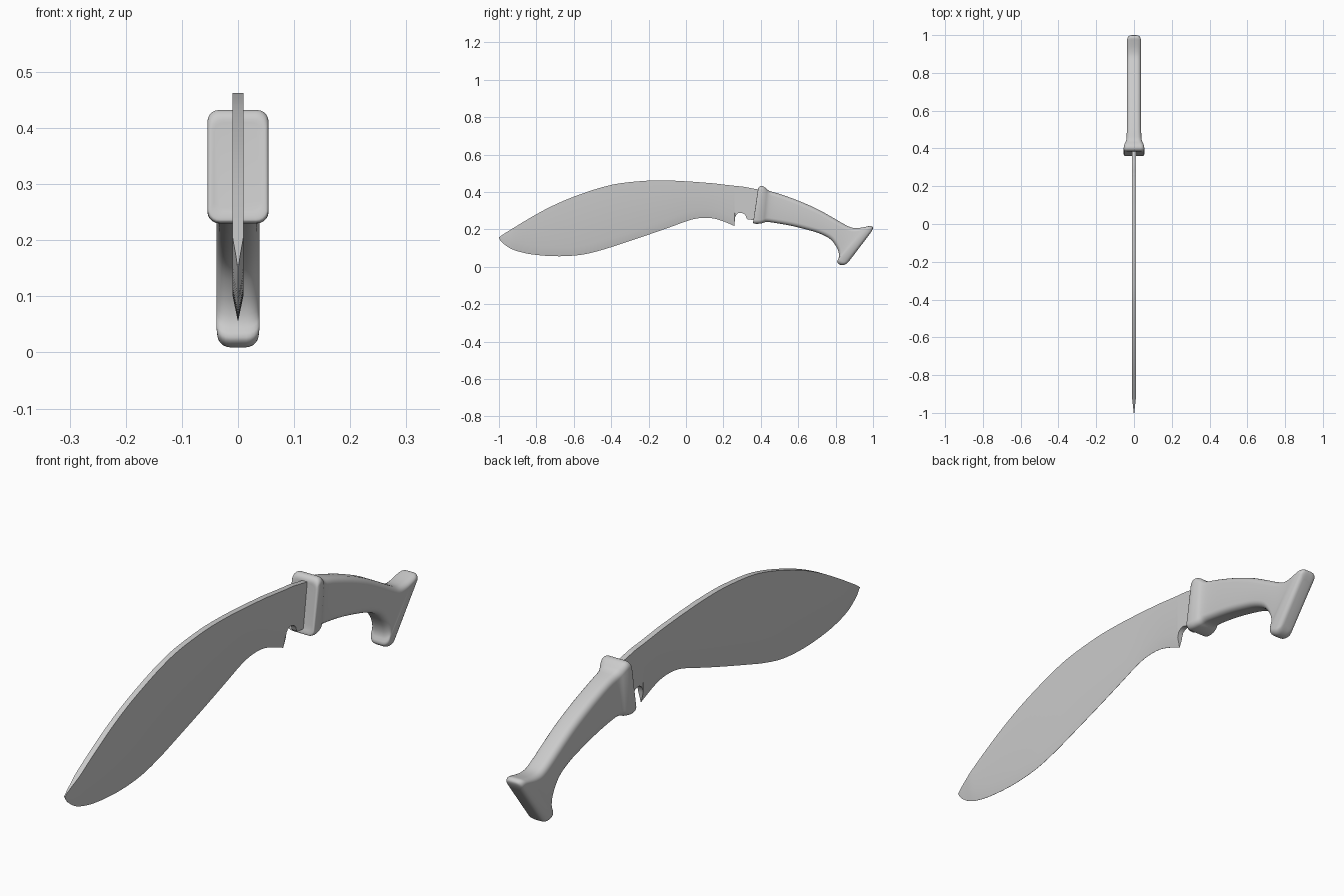
import bpy
import bmesh
import math
from mathutils import Vector

default_cube = bpy.data.objects.get("Cube")
if default_cube:
    bpy.data.objects.remove(default_cube, do_unlink=True)

# One plain grey covers the whole knife
grey = bpy.data.materials.new("plain_grey")
grey.use_nodes = True
colour = (0.6, 0.6, 0.6, 1)
grey.diffuse_color = colour
grey.node_tree.nodes["Principled BSDF"].inputs["Base Color"].default_value = colour


def smooth_rows(rows, steps):
    """Fill in rows along a smooth curve through the given ones."""
    pts = [Vector(r) for r in rows]
    out = []
    for i in range(len(pts) - 1):
        a, b = pts[max(i - 1, 0)], pts[i]
        c, d = pts[i + 1], pts[min(i + 2, len(pts) - 1)]
        for s in range(steps):
            t = s / steps
            out.append((b * 2 + (c - a) * t + (a * 2 - b * 5 + c * 4 - d) * t * t
                        + (b * 3 - a - c * 3 + d) * t ** 3) / 2)
    return out + [pts[-1]]


def loft(name, sections, angle):
    """Skin a row of closed sections and cap both ends."""
    bm = bmesh.new()
    rings = [[bm.verts.new(p) for p in sec] for sec in sections]
    n = len(rings[0])
    for r, q in zip(rings, rings[1:]):
        for i in range(n):
            j = (i + 1) % n
            bm.faces.new((r[i], r[j], q[j], q[i]))
    bm.faces.new(rings[0])
    bm.faces.new(rings[-1])
    bmesh.ops.remove_doubles(bm, verts=bm.verts, dist=0.0002)
    bmesh.ops.recalc_face_normals(bm, faces=bm.faces)
    mesh = bpy.data.meshes.new(name)
    bm.to_mesh(mesh)
    bm.free()
    mesh.materials.append(grey)
    obj = bpy.data.objects.new(name, mesh)
    bpy.context.collection.objects.link(obj)
    bpy.ops.object.select_all(action="DESELECT")
    obj.select_set(True)
    bpy.context.view_layer.objects.active = obj
    bpy.ops.object.shade_smooth_by_angle(angle=math.radians(angle))
    return obj


# Blade: position along y, spine height, cutting edge height
blade_rows = [
    (-1, .157, .153), (-.98, .172, .127), (-.93, .203, .094), (-.85, .252, .071),
    (-.75, .308, .059), (-.65, .355, .057), (-.55, .393, .066), (-.45, .425, .09),
    (-.35, .447, .122), (-.2, .461, .172), (-.08, .461, .214), (0, .457, .243),
    (.05, .454, .257), (.1, .45, .262), (.15, .446, .258), (.2, .44, .243),
    (.26, .433, .218)]
# Flat-bottomed root with the round notch in front of the guard
root_rows = [
    (.261, .433, .255), (.267, .432, .276), (.28, .431, .287), (.293, .43, .289),
    (.308, .428, .284), (.32, .426, .272), (.325, .425, .257), (.34, .422, .252),
    (.41, .409, .25)]


def blade_section(row, edge):
    y, top, low = row
    body = .01 * min(1, .15 + (y + 1) / .09)
    shoulder = low + min(.046, (top - low) * .5)
    half = [(body, top), (body, shoulder), (edge, low)]
    return ([Vector((x, y, z)) for x, z in half]
            + [Vector((-x, y, z)) for x, z in reversed(half)])


loft("blade", [blade_section(r, .0004) for r in smooth_rows(blade_rows, 4)]
     + [blade_section(r, .01) for r in smooth_rows(root_rows, 2)], 35)


# Handle: top y and z, bottom y and z, half width, corner radius
def handle_section(row):
    top, low = Vector((0, row[0], row[1])), Vector((0, row[2], row[3]))
    width, radius = row[4], row[5]
    up = top - low
    height = up.length / 2
    up.normalize()
    middle = (top + low) / 2
    ring = []
    for corner, (sx, sz) in enumerate([(1, 1), (-1, 1), (-1, -1), (1, -1)]):
        for k in range(6):
            a = math.pi / 2 * (corner + k / 5)
            across = sx * (width - radius) + radius * math.cos(a)
            along = sz * (height - radius) + radius * math.sin(a)
            ring.append(middle + up * along + Vector((across, 0, 0)))
    return ring


handle_rows = [
    # Guard
    (.384, .405, .363, .255, .04, .016), (.386, .42, .359, .24, .05, .02),
    (.396, .431, .362, .232, .054, .021), (.412, .431, .385, .23, .054, .021),
    (.428, .42, .41, .234, .049, .021), (.448, .405, .432, .24, .041, .022),
    # Grip
    (.5, .39, .475, .235, .038, .022), (.6, .354, .56, .22, .038, .023),
    (.7, .31, .65, .198, .038, .023), (.78, .266, .72, .176, .038, .023),
    (.84, .231, .775, .145, .038, .023),
    # Pommel
    (.885, .21, .81, .095, .038, .023), (.925, .208, .818, .055, .038, .023),
    (.965, .215, .808, .027, .038, .023), (.987, .219, .82, .013, .037, .023),
    (.999, .211, .84, .009, .033, .021), (.996, .197, .859, .017, .026, .017),
    (.986, .18, .872, .03, .018, .012)]
loft("handle", [handle_section(r) for r in smooth_rows(handle_rows, 3)], 50)
